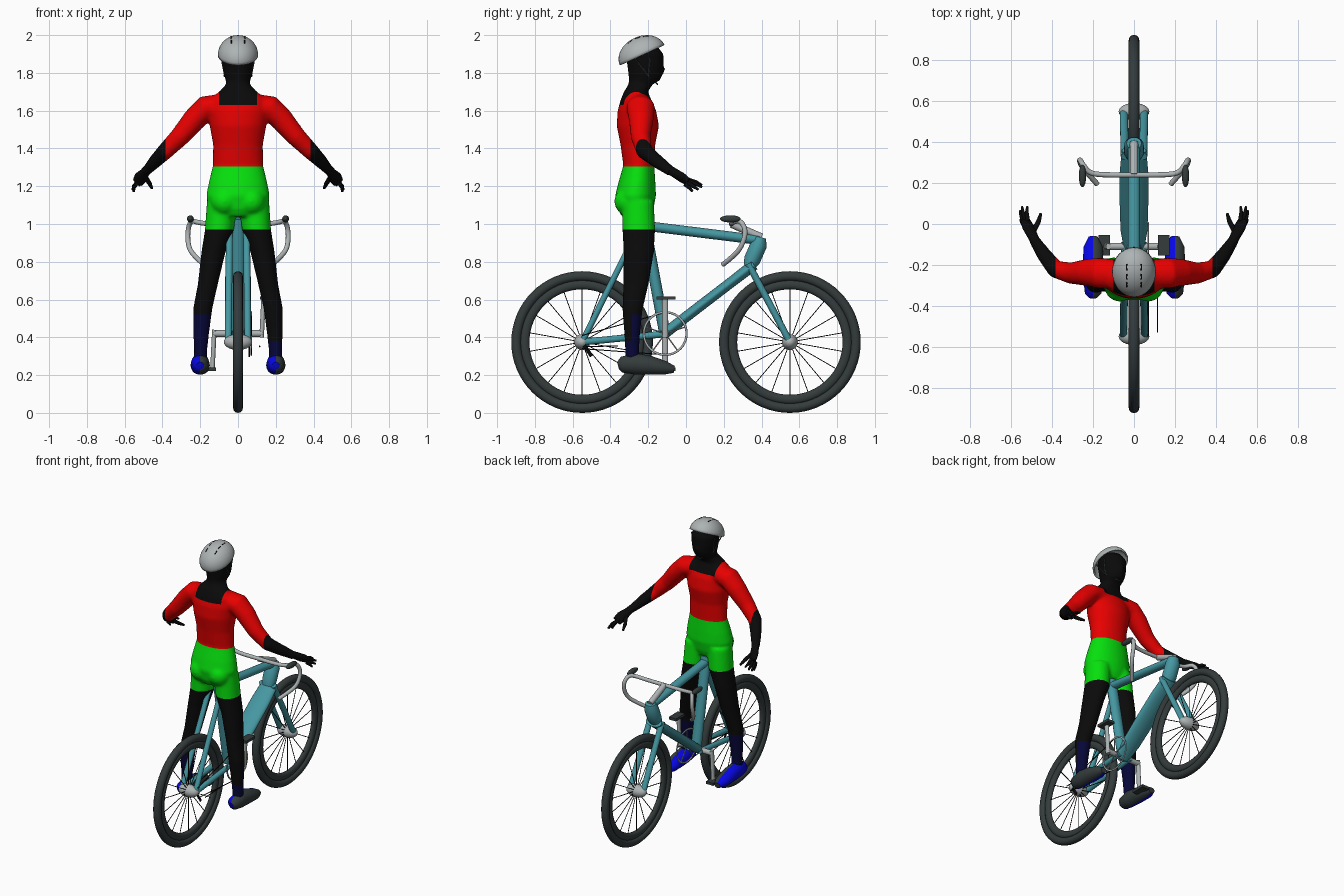
import bpy, bmesh, math
from mathutils import Vector, Matrix

if "Cube" in bpy.data.objects:
    bpy.data.objects.remove(bpy.data.objects["Cube"])


def material(name, *rgb):
    m = bpy.data.materials.new(name)
    m.use_nodes = True
    m.diffuse_color = (*rgb, 1)
    m.node_tree.nodes["Principled BSDF"].inputs["Base Color"].default_value = (*rgb, 1)
    return m


BLACK = material("black", .003, .003, .003)
RUBBER = material("dark_grey", .035, .045, .045)
SILVER = material("light_grey", .42, .45, .45)
TEAL = material("teal", .06, .31, .36)
RED = material("red", .85, 0, 0)
GREEN = material("green", .002, .75, .004)
BLUE = material("blue", .002, .002, .8)
NAVY = material("navy", .002, .002, .04)


def finish(name, bm, *mats):
    me = bpy.data.meshes.new(name)
    bmesh.ops.recalc_face_normals(bm, faces=bm.faces)
    bm.to_mesh(me)
    bm.free()
    for p in me.polygons:
        p.use_smooth = True
    me.set_sharp_from_angle(angle=.8)
    for m in mats:
        me.materials.append(m)
    ob = bpy.data.objects.new(name, me)
    bpy.context.collection.objects.link(ob)
    return ob


def loft(bm, path, n=16, flat=False):
    """Skin elliptical rings (x, y, z, rx, ry) set square to the path, or level if flat."""
    pts = [Vector(p[:3]) for p in path]
    rings, u = [], None
    for i, p in enumerate(path):
        t = (pts[min(i + 1, len(pts) - 1)] - pts[max(i - 1, 0)]).normalized()
        if flat:
            t = Vector((0, 0, 1))
        if u is None:
            u = Vector((0, 1, 0)).cross(t)
            if u.length < .001:
                u = Vector((1, 0, 0))
        u = (u - t * u.dot(t)).normalized()
        v = t.cross(u)
        angles = [math.tau * k / n for k in range(n)]
        rings.append([bm.verts.new(pts[i] + u * p[3] * math.cos(a) + v * p[-1] * math.sin(a))
                      for a in angles])
    for a, b in zip(rings, rings[1:]):
        for k in range(n):
            bm.faces.new((a[k], a[k - 1], b[k - 1], b[k]))
    bm.faces.new(rings[0])
    bm.faces.new(rings[-1])


def tube(name, mat, a, b, rx, ry=None, n=16):
    bm = bmesh.new()
    loft(bm, [(*a, rx, ry or rx), (*b, rx, ry or rx)], n)
    return finish(name, bm, mat)


def ball(name, mat, loc, size):
    bm = bmesh.new()
    m = Matrix.Translation(loc) @ Matrix.Diagonal((*size, 1))
    bmesh.ops.create_uvsphere(bm, u_segments=24, v_segments=14, radius=1, matrix=m)
    return finish(name, bm, mat)


def hoop(name, mat, centre, major, minor, width):
    """Ring around the x axis."""
    bm = bmesh.new()
    rows = []
    for i in range(64):
        a = math.tau * i / 64
        row = []
        for k in range(12):
            b = math.tau * k / 12
            r = major + minor * math.cos(b)
            row.append(bm.verts.new(Vector(centre) + Vector(
                (width * math.sin(b), r * math.cos(a), r * math.sin(a)))))
        rows.append(row)
    for i in range(64):
        for k in range(12):
            bm.faces.new((rows[i - 1][k - 1], rows[i][k - 1], rows[i][k], rows[i - 1][k]))
    return finish(name, bm, mat)


# Wheels
AXLE = .375
for end, y in (("rear", -.55), ("front", .55)):
    c = Vector((0, y, AXLE))
    hoop(end + "_tyre", RUBBER, c, .349, .026, .026)
    hoop(end + "_rim", RUBBER, c, .304, .025, .018)
    bm = bmesh.new()
    for i in range(18):
        d = Vector((0, math.sin(math.tau * i / 18), math.cos(math.tau * i / 18)))
        loft(bm, [(*(c + d * r), .0025, .0025) for r in (.02, .285)], 6)
    finish(end + "_spokes", bm, BLACK)
    ball(end + "_hub", SILVER, c, (.075, .042, .042))

# Frame
CRANK = Vector((0, -.11, .42))
tube("seat_tube", TEAL, (0, -.11, .41), (0, -.225, 1.03), .036, .03)
tube("top_tube", TEAL, (0, -.215, .99), (0, .39, .915), .03, .026)
bm = bmesh.new()
loft(bm, [(0, -.12, .415, .05, .028), (0, -.03, .485, .066, .028), (0, .1, .585, .07, .028),
          (0, .25, .7, .07, .028), (0, .36, .785, .06, .03)], 24)
finish("down_tube", bm, TEAL)
bm = bmesh.new()
loft(bm, [(0, .335, .775, .042, .032), (0, .35, .81, .048, .044),
          (0, .385, .89, .048, .044), (0, .395, .93, .036, .03)], 24)
finish("head_tube", bm, TEAL)
tube("bottom_bracket", SILVER, CRANK - Vector((.13, 0, 0)), CRANK + Vector((.13, 0, 0)), .018)
for s, side in ((1, "left"), (-1, "right")):
    tube(side + "_fork_leg", TEAL, (s * .05, .555, .365), (s * .045, .33, .79), .02, .018)
    tube(side + "_seat_stay", TEAL, (s * .052, -.555, .365), (s * .045, -.24, 1.0), .018, .016)
    tube(side + "_chain_stay", TEAL, (s * .052, -.56, .374), (s * .045, -.09, .42), .018, .018)

# Drivetrain
hoop("chainring", SILVER, CRANK + Vector((.07, 0, 0)), .113, .006, .004)
for i in range(5):
    a = math.tau * i / 5
    hub = CRANK + Vector((.07, 0, 0))
    tube("chainring_arm", SILVER, hub, hub + Vector((0, math.sin(a), math.cos(a))) * .11, .004, n=6)
for k in (1, -1):
    tube("chain_run", BLACK, CRANK + Vector((.07, 0, k * .112)),
         (.07, -.55, AXLE + k * .035), .003, n=6)
tube("gear_cage", BLACK, (.06, -.54, .36), (.06, -.5, .3), .004, .01, n=8)
tube("axle_rod", BLACK, (.115, -.53, .35), (.115, -.36, .355), .003, n=6)
for s, side in ((1, "left"), (-1, "right")):
    foot = CRANK + Vector((s * .135, 0, s * .18))
    tube(side + "_crank_arm", SILVER, CRANK + Vector((s * .125, 0, -s * .02)), foot, .012, .016)
    bm = bmesh.new()
    bmesh.ops.create_cube(bm, size=1, matrix=Matrix.Translation(foot + Vector((s * .01, .005, s * .008)))
                          @ Matrix.Diagonal((.055, .1, .018, 1)))
    finish(side + "_pedal", bm, RUBBER)

# Handlebar
half = [(.16, .24, 1.0), (.22, .25, 1.01), (.25, .29, 1.02), (.268, .32, .96),
        (.262, .29, .87), (.22, .24, .82), (.18, .195, .785)]
path = [(-x, y, z) for x, y, z in reversed(half)] + [(0, .24, 1.0)] + half
curve = bpy.data.curves.new("handlebar", "CURVE")
curve.dimensions = "3D"
curve.bevel_depth = .013
curve.use_fill_caps = True
line = curve.splines.new("NURBS")
line.points.add(len(path) - 1)
for p, co in zip(line.points, path):
    p.co = (*co, 1)
line.order_u = 3
line.use_endpoint_u = True
curve.materials.append(SILVER)
bpy.context.collection.objects.link(bpy.data.objects.new("handlebar", curve))
tube("handlebar_stem", SILVER, (0, .4, .93), (0, .24, 1.0), .02)
for s in (1, -1):
    ball("brake_hood", RUBBER, (s * .252, .235, 1.027), (.018, .055, .019))

# Rider body: overlapping lofts fused into one skin
bm = bmesh.new()
trunk = [(1.04, -.265, .11, .075), (1.08, -.267, .15, .095), (1.15, -.267, .168, .108),
         (1.22, -.26, .155, .098), (1.31, -.25, .133, .082), (1.42, -.255, .132, .092),
         (1.52, -.255, .15, .112), (1.6, -.26, .16, .102), (1.66, -.265, .15, .08),
         (1.7, -.265, .1, .064), (1.74, -.24, .062, .064), (1.76, -.22, .065, .082),
         (1.79, -.215, .075, .09), (1.84, -.215, .083, .096), (1.9, -.22, .087, .1),
         (1.94, -.23, .07, .08), (1.965, -.235, .03, .03)]
loft(bm, [(0, y, z, rx, ry) for z, y, rx, ry in trunk], 32, True)
loft(bm, [(0, -.15, 1.86, .008, .012), (0, -.125, 1.82, .014, .018), (0, -.13, 1.795, .014, .012)], 12, True)
for s in (1, -1):
    leg = [(.085, -.255, 1.12, .08, .085), (.098, -.25, .97, .077, .087), (.13, -.25, .85, .064, .08),
           (.16, -.265, .68, .053, .067), (.187, -.283, .55, .051, .054), (.195, -.285, .42, .042, .042),
           (.198, -.285, .33, .035, .037), (.2, -.28, .24, .035, .04)]
    loft(bm, [(s * x, *rest) for x, *rest in leg], 24, True)
    arm = [(.08, -.245, 1.63, .06, .07), (.17, -.24, 1.615, .066, .075), (.23, -.237, 1.555, .062, .066),
           (.31, -.24, 1.46, .052, .052), (.385, -.22, 1.385, .044, .044), (.44, -.15, 1.33, .036, .036),
           (.49, -.075, 1.275, .024, .028)]
    loft(bm, [(s * x, *rest) for x, *rest in arm], 24)
    bmesh.ops.create_uvsphere(bm, u_segments=20, v_segments=12, radius=.075,
                              matrix=Matrix.Translation((s * .07, -.305, 1.12)))
body = finish("rider_body", bm)
remesh = body.modifiers.new("fuse", "REMESH")
remesh.mode = "VOXEL"
remesh.voxel_size = .01
smooth = body.modifiers.new("soften", "SMOOTH")
smooth.iterations = 6
skin = bpy.data.meshes.new_from_object(body.evaluated_get(bpy.context.evaluated_depsgraph_get()))
bpy.data.objects.remove(body)

# Clothing: cut the skin along the hems and colour by region
bm = bmesh.new()
bm.from_mesh(skin)
hems = [((0, 0, z), (0, 0, 1)) for z in (.38, .52, .97, 1.305, 1.63, 1.72)]
hems += [((x, 0, 0), (1, 0, 0)) for x in (-.385, -.1, .1, .385)]
for co, no in hems:
    bmesh.ops.bisect_plane(bm, geom=bm.verts[:] + bm.edges[:] + bm.faces[:], dist=1e-5,
                           plane_co=co, plane_no=no)
bm.normal_update()
for f in bm.faces:
    x, y, z = f.calc_center_median()
    if abs(x) > .385 or z > 1.72 or (z > 1.63 and abs(x) < .1):
        f.material_index = 0
    elif z > 1.305:
        f.material_index = 1
    elif z > .97:
        f.material_index = 2
    elif z < .38 or (z < .52 and (x < 0 or f.normal.y > 0)):
        f.material_index = 3
finish("rider_body", bm, BLACK, RED, GREEN, NAVY)

# Hands and shoes
for s, side in ((1, "left"), (-1, "right")):
    bm = bmesh.new()
    loft(bm, [(s * .475, -.1, 1.295, .024, .024), (s * .495, -.06, 1.27, .026, .024),
              (s * .515, -.02, 1.245, .036, .02), (s * .53, .015, 1.222, .03, .014)])
    tips = [(.552, .035, 1.172), (.558, .065, 1.182), (.548, .085, 1.195), (.522, .085, 1.205)]
    for i, tip in enumerate(tips):
        root = Vector((.54 - .007 * i, -.005 + .006 * i, 1.21 + .008 * i))
        mid = root.lerp(Vector(tip), .55) + Vector((.004, 0, .004))
        loft(bm, [(s * p[0], p[1], p[2], r, r) for p, r in ((root, .011), (mid, .01), (tip, .006))], 10)
    loft(bm, [(s * .5, -.05, 1.26, .014, .014), (s * .468, .01, 1.215, .012, .012),
              (s * .456, .05, 1.19, .007, .007)], 10)
    finish(side + "_hand", bm, BLACK)

    bm = bmesh.new()
    loft(bm, [(s * .2, -.36, .25, .02, .02), (s * .2, -.34, .255, .04, .042), (s * .2, -.27, .26, .048, .057),
              (s * .2, -.19, .252, .051, .05), (s * .2, -.11, .238, .046, .036), (s * .2, -.062, .23, .022, .018)], 24)
    for f in bm.faces:
        f.material_index = int(f.calc_center_median().x < s * .2)
    finish(side + "_shoe", bm, RUBBER, BLUE)

# Helmet: half shell tipped back, with vents and chin straps
tip_back = Matrix.Translation((0, -.232, 1.894)) @ Matrix.Rotation(.43, 4, "X")
bm = bmesh.new()
bmesh.ops.create_uvsphere(bm, u_segments=32, v_segments=20, radius=1, matrix=Matrix.Diagonal((.107, .13, .1, 1)))
bmesh.ops.bisect_plane(bm, geom=bm.verts[:] + bm.edges[:] + bm.faces[:], dist=1e-5, plane_co=(0, 0, 0),
                       plane_no=(0, 0, 1), clear_inner=True)
bm.transform(tip_back)
helmet = finish("helmet", bm, SILVER)
shell = helmet.modifiers.new("shell", "SOLIDIFY")
shell.thickness = .01
for s in (1, -1):
    for mid in (-.03, .015, .06):
        ends = []
        for y in (mid - .014, mid + .014):
            z = .1 * math.sqrt(1 - (.036 / .107) ** 2 - (y / .13) ** 2)
            ends.append(tip_back @ Vector((s * .036, y, z)))
        tube("helmet_vent", BLACK, *ends, .004, .002, n=8)
    for y in (-.19, -.28):
        tube("chin_strap", RUBBER, (s * .09, y, 1.89), (s * .07, -.2, 1.785), .004, n=6)
    tube("chin_strap", RUBBER, (s * .075, -.2, 1.785), (0, -.15, 1.74), .004, n=6)
